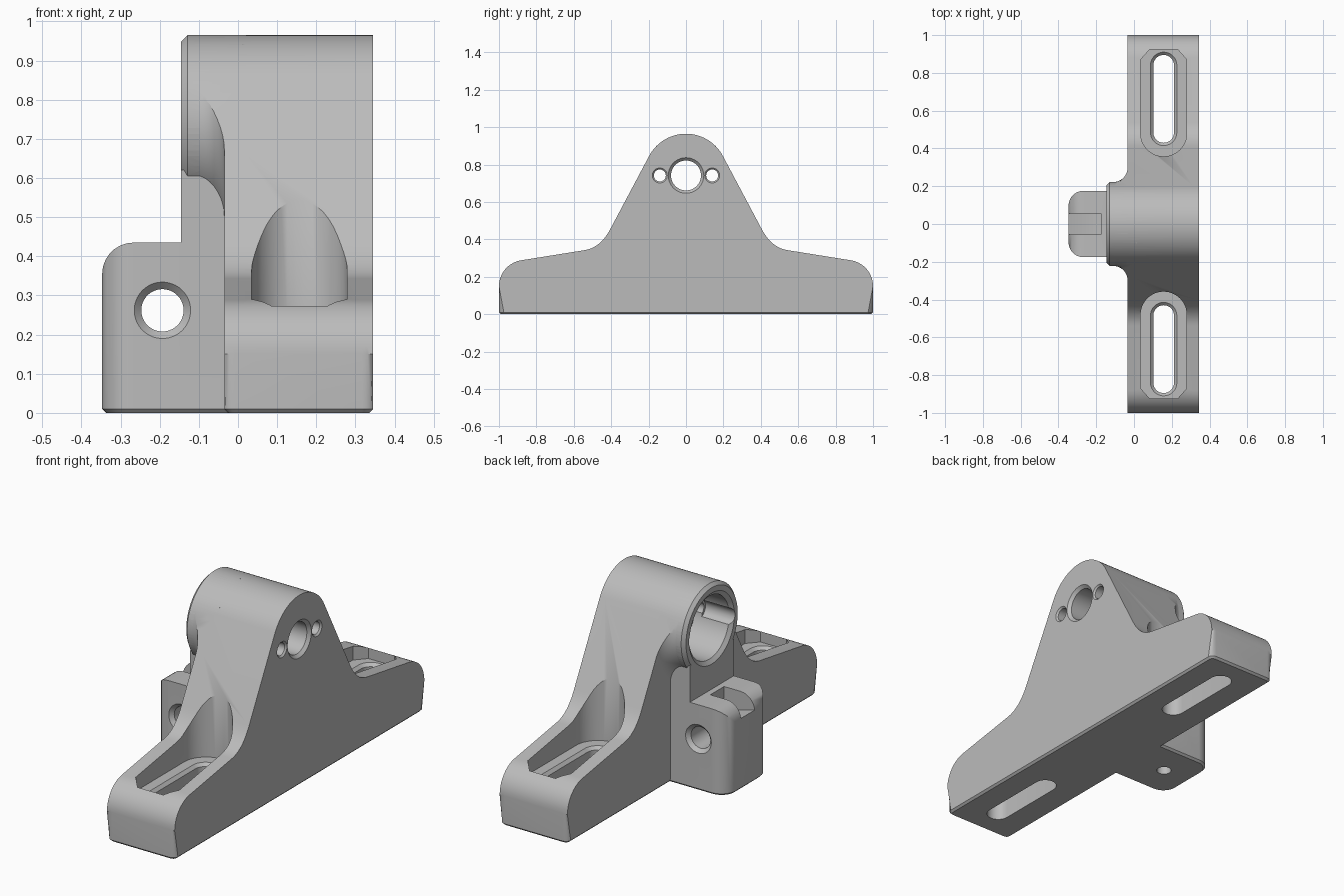
import bpy, bmesh
from math import sin, cos, pi, radians
from mathutils import Vector

cube = bpy.data.objects.get("Cube")
if cube:
    bpy.data.objects.remove(cube, do_unlink=True)

grey = bpy.data.materials.new("matte grey")
grey.use_nodes = True
grey.diffuse_color = (0.5, 0.5, 0.5, 1)
grey.node_tree.nodes["Principled BSDF"].inputs["Base Color"].default_value = (0.5, 0.5, 0.5, 1)

AXIS_Z = 0.742   # height of the bore axis
BOSS_R = 0.223


def make(name, bm):
    bmesh.ops.recalc_face_normals(bm, faces=bm.faces)
    mesh = bpy.data.meshes.new(name)
    bm.to_mesh(mesh)
    bm.free()
    mesh.materials.append(grey)
    ob = bpy.data.objects.new(name, mesh)
    bpy.context.collection.objects.link(ob)
    return ob


def loft(rings):
    """Capped solid through equal rings of points."""
    bm = bmesh.new()
    rows = [[bm.verts.new(p) for p in ring] for ring in rings]
    n = len(rows[0])
    for a, b in zip(rows, rows[1:]):
        for i in range(n):
            j = (i + 1) % n
            bm.faces.new((a[i], a[j], b[j], b[i]))
    bm.faces.new(rows[0][::-1])
    bm.faces.new(rows[-1])
    return bm


def place(axis, t, u, v):
    return {"x": (t, u, v), "y": (u, t, v), "z": (u, v, t)}[axis]


def prism(pts, axis, a, b):
    return loft([[place(axis, t, u, v) for u, v in pts] for t in (a, b)])


def lathe(stations, axis, cu, cv, n=64):
    """Round solid from (position, radius) stations along an axis."""
    return loft([[place(axis, t, cu + r * cos(2 * pi * i / n), cv + r * sin(2 * pi * i / n))
                  for i in range(n)] for t, r in stations])


def arc(cx, cy, r, start, end, n):
    return [(cx + r * cos(radians(start + (end - start) * i / n)),
             cy + r * sin(radians(start + (end - start) * i / n))) for i in range(n + 1)]


def chamfer_base(bm, size=0.01):
    edges = [e for e in bm.edges if all(abs(v.co.z) < 1e-5 for v in e.verts)]
    bmesh.ops.bevel(bm, geom=edges, offset=size, segments=1, affect="EDGES")


def combine(target, tool, operation):
    mod = target.modifiers.new("combine", "BOOLEAN")
    mod.operation = operation
    mod.solver = "EXACT"
    mod.object = tool
    bpy.context.view_layer.objects.active = target
    bpy.ops.object.modifier_apply(modifier=mod.name)
    bpy.data.objects.remove(tool, do_unlink=True)


# Side outline: foot, shoulder, concave valley, straight flank, round top
half = [(1, 0)] + arc(0.86, 0.15, 0.14, 0, 81, 10)
p0, p1, p2 = Vector((0.54, 0.343)), Vector((0.457, 0.357)), Vector((0.405, 0.455))
for i in range(11):
    t = i / 10
    half.append(tuple(p0 * (1 - t) ** 2 + p1 * 2 * t * (1 - t) + p2 * t * t))
half += arc(0, AXIS_Z, BOSS_R, 28, 90, 14)
outline = half + [(-y, z) for y, z in half[-2::-1]]

# Main body with rounded side edges
bm = prism(outline, "x", -0.035, 0.345)
rim = [e for e in bm.edges
       if abs(e.verts[0].co.x - e.verts[1].co.x) < 1e-6
       and max(v.co.z for v in e.verts) > 1e-4]
bmesh.ops.bevel(bm, geom=rim, offset=0.028, segments=4, profile=0.5, affect="EDGES")
chamfer_base(bm)
bracket = make("bracket_body", bm)

# Round boss, with a flared fillet trimmed to the body outline
boss = make("boss", lathe([(-0.145, BOSS_R - 0.016), (-0.129, BOSS_R), (0.02, BOSS_R)],
                          "x", 0, AXIS_Z, 96))
steps = [radians(10 * i) for i in range(10)]
flare = make("boss_fillet", lathe(
    [(-0.11 + 0.075 * sin(a), 0.297 - 0.075 * cos(a)) for a in steps] + [(0.01, 0.297)],
    "x", 0, AXIS_Z, 96))
combine(flare, make("fillet_trim", prism(outline, "x", -0.3, 0.1)), "INTERSECT")

# Column below the boss
column = make("column", prism([(-0.145, -0.176), (0.05, -0.176), (0.05, 0.176), (-0.145, 0.176)],
                              "z", 0.1, 0.62))

# Clamp block with rounded outer corners
bm = prism([(-0.347, -0.176), (0.05, -0.176), (0.05, 0.176), (-0.347, 0.176)], "z", 0, 0.435)
outer = [e for e in bm.edges if all(v.co.x < -0.3 for v in e.verts)
         and max(v.co.z for v in e.verts) > 0.1]
bmesh.ops.bevel(bm, geom=outer, offset=0.08, segments=7, profile=0.5, affect="EDGES")
chamfer_base(bm)
block = make("clamp_block", bm)

for part in (boss, flare, column, block):
    combine(bracket, part, "UNION")


def cut(name, bm):
    tool = make(name, bm)
    tool.hide_render = True
    combine(bracket, tool, "DIFFERENCE")


# Bore: wide pocket on the boss side, narrower through hole
cut("bore_pocket", lathe([(-0.2, 0.18), (-0.145, 0.18), (-0.13, 0.16), (0.06, 0.16)],
                         "x", 0, AXIS_Z))
cut("bore", lathe([(0, 0.08), (0.33, 0.08), (0.36, 0.11)], "x", 0, AXIS_Z))

for side in (-1, 1):
    # Screw holes beside the bore, with channels into the pocket
    cut("screw_channel", lathe([(-0.2, 0.045), (0.02, 0.045)], "x", side * 0.14, AXIS_Z, 32))
    cut("screw_hole", lathe([(-0.1, 0.032), (0.337, 0.032), (0.36, 0.055)],
                            "x", side * 0.14, AXIS_Z, 32))
    # Recess around the mounting slot
    recess = arc(0.157, 0.48, 0.122, 180, 360, 24) + [(0.279, 0.87), (0.23, 0.925),
                                                      (0.084, 0.925), (0.035, 0.87)]
    cut("slot_recess", prism([(x, side * y) for x, y in recess], "z", 0.22, 1.2))
    # Mounting slot with a chamfered mouth
    rings = []
    for z, r in ((-0.1, 0.055), (0.205, 0.055), (0.23, 0.08)):
        ring = arc(0.157, 0.485, r, 180, 360, 16) + arc(0.157, 0.84, r, 0, 180, 16)
        rings.append([(x, side * y, z) for x, y in ring])
    cut("mounting_slot", loft(rings))

# Clamp block: cross hole, top notch and small hole underneath
cut("cross_hole", lathe([(-0.2, 0.096), (-0.158, 0.054), (0.158, 0.054), (0.2, 0.096)],
                        "y", -0.193, 0.262))
cut("top_notch", prism([(-0.4, 0.6), (-0.175, 0.6), (-0.175, 0.335), (-0.25, 0.335),
                        (-0.4, 0.375)], "y", -0.055, 0.055))
cut("base_hole", lathe([(-0.1, 0.035), (0.24, 0.035)], "z", -0.19, 0, 32))

bpy.ops.object.select_all(action="DESELECT")
bracket.select_set(True)
bpy.context.view_layer.objects.active = bracket
bpy.ops.object.shade_smooth_by_angle(angle=radians(30))
